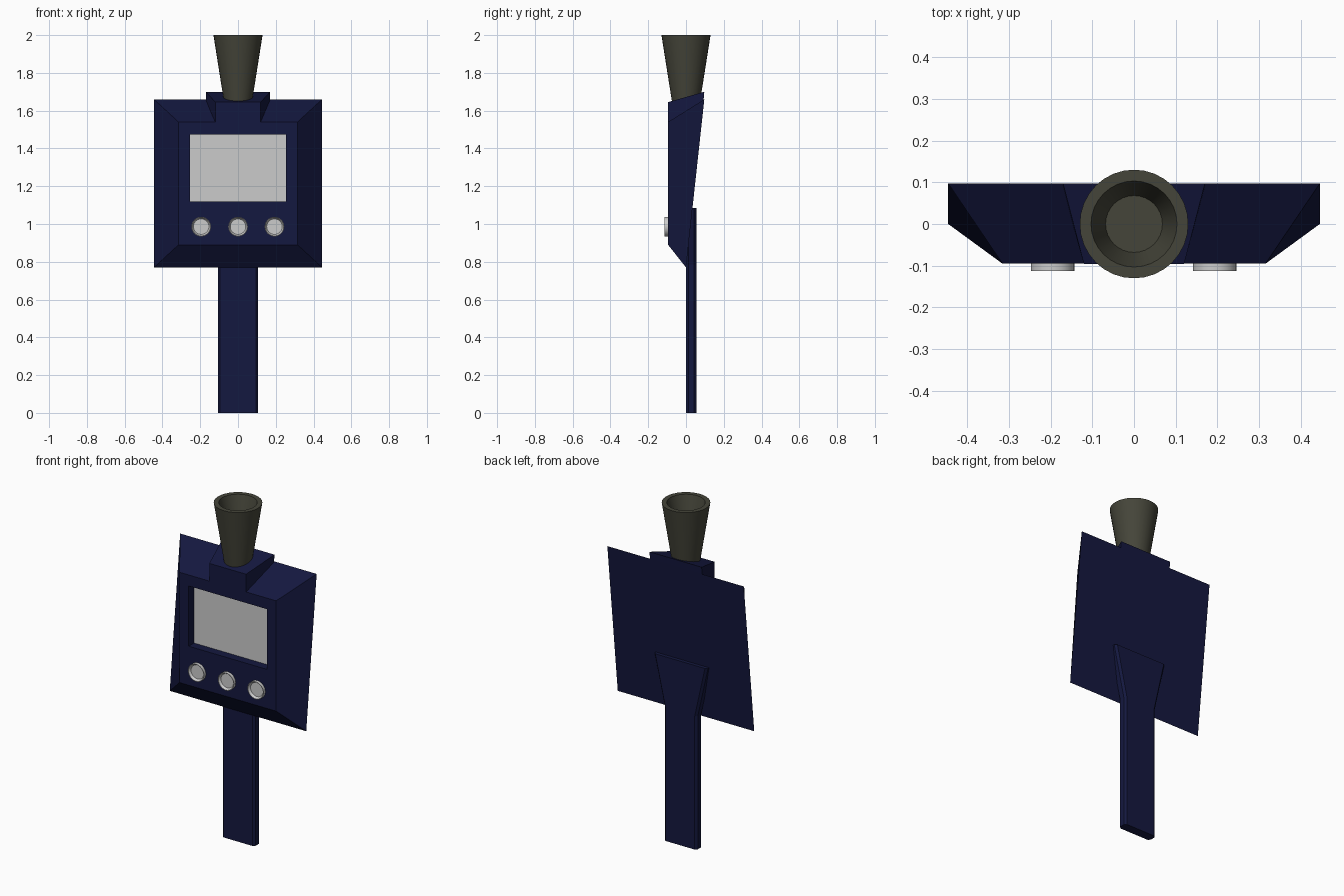
import bpy, bmesh, math

if "Cube" in bpy.data.objects:
    bpy.data.objects.remove(bpy.data.objects["Cube"])


def material(name, rgb):
    m = bpy.data.materials.new(name)
    m.diffuse_color = (*rgb, 1)
    m.use_nodes = True
    m.node_tree.nodes["Principled BSDF"].inputs["Base Color"].default_value = m.diffuse_color
    return m


navy = material("navy", (0.007, 0.009, 0.05))
olive = material("dark_olive", (0.06, 0.06, 0.042))


def loft(name, rings, mat=None, cap_end=True, smooth=False):
    """Join successive rings of points with quads and cap the ends."""
    bm = bmesh.new()
    loops = [[bm.verts.new(p) for p in ring] for ring in rings]
    n = len(loops[0])
    for a, b in zip(loops, loops[1:]):
        for i in range(n):
            j = (i + 1) % n
            bm.faces.new((a[i], a[j], b[j], b[i]))
    if len(loops) > 1:
        bm.faces.new(loops[0][::-1])
    if cap_end:
        bm.faces.new(loops[-1])
    if len(loops) > 1:
        bmesh.ops.recalc_face_normals(bm, faces=bm.faces)
    me = bpy.data.meshes.new(name)
    bm.to_mesh(me)
    bm.free()
    ob = bpy.data.objects.new(name, me)
    bpy.context.collection.objects.link(ob)
    if mat:
        me.materials.append(mat)
    if smooth:
        bpy.ops.object.select_all(action='DESELECT')
        ob.select_set(True)
        bpy.context.view_layer.objects.active = ob
        bpy.ops.object.shade_smooth_by_angle(angle=math.radians(35))
    return ob


def rect(w, z0, z1, y0, y1):
    """Upright rectangle, half width w, y0 at its bottom and y1 at its top."""
    return [(-w, y0, z0), (w, y0, z0), (w, y1, z1), (-w, y1, z1)]


def circle(r, n=32):
    return [(r * math.cos(2 * math.pi * i / n), r * math.sin(2 * math.pi * i / n)) for i in range(n)]


# Housing: leaning back plate, sloped sides, front face with screen recess
SCREEN = rect(0.255, 1.12, 1.475, -0.045, -0.045)
loft("housing", [
    rect(0.445, 0.77, 1.66, 0.0, 0.097),
    rect(0.315, 0.89, 1.54, -0.095, -0.095),
    rect(0.255, 1.12, 1.475, -0.095, -0.095),
    SCREEN,
], navy, cap_end=False)

# Screen at the bottom of the recess, a single face looking forward
loft("screen", [SCREEN])

# Tapered neck block on top of the housing
loft("neck_block", [
    [(-0.12, -0.096, 1.53), (0.12, -0.096, 1.53), (0.17, 0.081, 1.53), (-0.17, 0.081, 1.53)],
    [(-0.12, -0.096, 1.645), (0.12, -0.096, 1.645), (0.17, 0.097, 1.70), (-0.17, 0.097, 1.70)],
], navy)


# Handle: flat bar with chamfered edges, flaring out behind the housing
def bar(w, z, y0=0.0, y1=0.055, c=0.012):
    half = [(w, y0 + c), (w, y1 - c), (w - c, y1)]
    right = [(w - c, y0)] + half
    return [(x, y, z) for x, y in right] + [(-x, y, z) for x, y in right[::-1]]


loft("handle", [bar(0.107, 0.0), bar(0.107, 0.785), bar(0.174, 1.085)], navy)

# Flared hollow horn
profile = [(0.073, 1.64), (0.13, 2.0), (0.103, 2.0), (0.068, 1.87)]
loft("horn", [[(x, y, z) for x, y in circle(r)] for r, z in profile], olive, smooth=True)

# Three dished buttons
for k, cx in enumerate((-0.195, 0.0, 0.193)):
    steps = [(0.052, -0.09), (0.052, -0.113), (0.049, -0.113), (0.041, -0.1)]
    loft(f"button_{k + 1}", [[(cx + x, y, 0.986 + z) for x, z in circle(r)] for r, y in steps], smooth=True)
